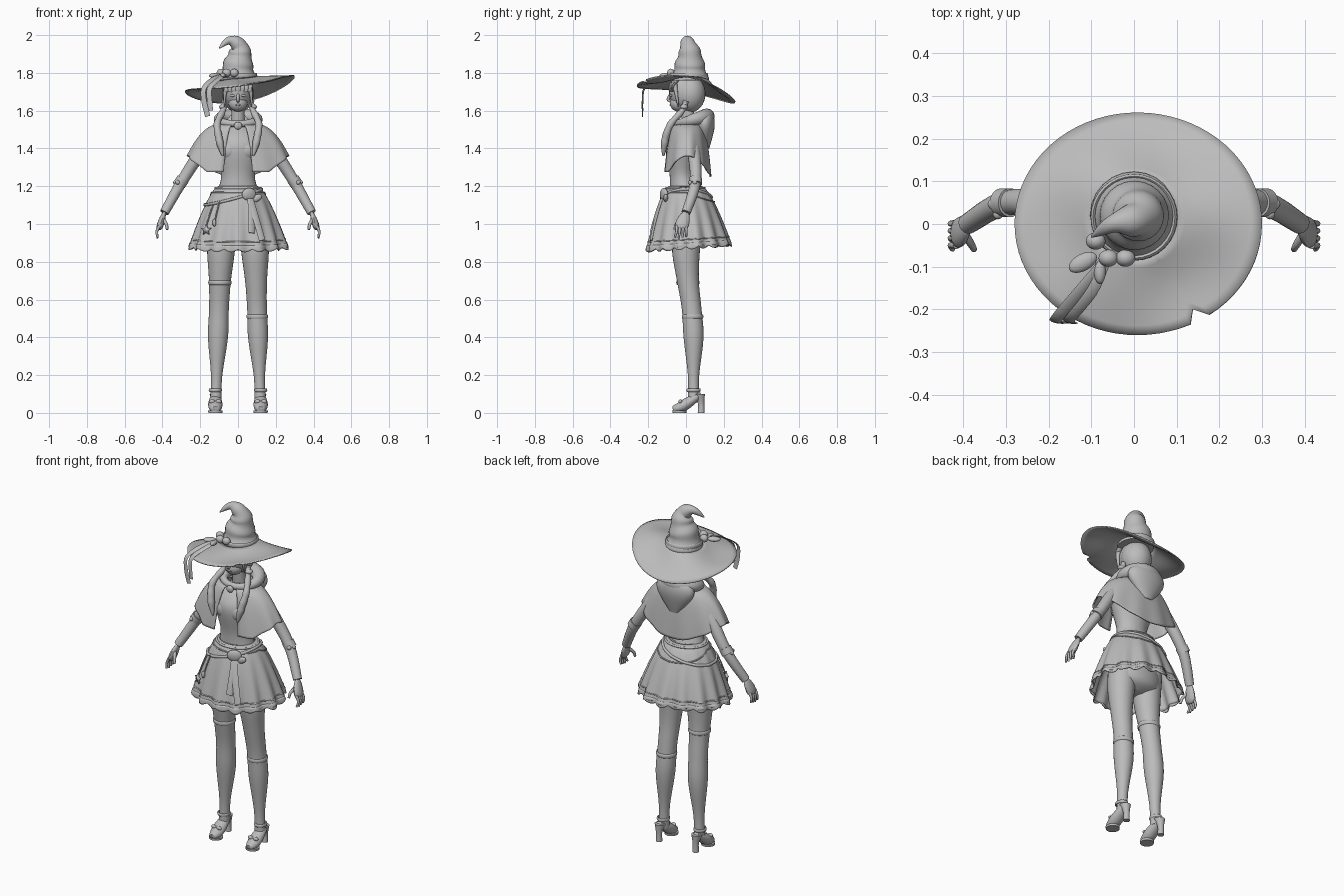
import bpy, bmesh, math
from math import sin, cos, pi, tau
from mathutils import Vector, Matrix

if "Cube" in bpy.data.objects:
    bpy.data.objects.remove(bpy.data.objects["Cube"], do_unlink=True)
plain_grey = bpy.data.materials.new("plain_grey")
plain_grey.use_nodes = True
plain_grey.diffuse_color = (.5, .5, .5, 1)
plain_grey.node_tree.nodes["Principled BSDF"].inputs["Base Color"].default_value = plain_grey.diffuse_color
FRONT, UP = Vector((0, 1, 0)), Vector((0, 0, 1))

# Taper rules along a sweep
even = lambda u: 1
pointed = lambda u: 1 - .8 * u
slender = lambda u: 1 - .4 * u
leaf = lambda u: sin(pi * (.15 + .7 * u))
plaited = lambda u: (.8 + .4 * u + .12 * cos(u * tau * 6) * (1 - u)) * min(1, 4 * (1.05 - u))

def finish(name, bm, thickness=0):
    bmesh.ops.recalc_face_normals(bm, faces=bm.faces)
    mesh = bpy.data.meshes.new(name)
    bm.to_mesh(mesh)
    bm.free()
    mesh.materials.append(plain_grey)
    mesh.shade_smooth()
    mesh.set_sharp_from_angle(angle=math.radians(55))
    part = bpy.data.objects.new(name, mesh)
    bpy.context.collection.objects.link(part)
    if thickness:
        modifier = part.modifiers.new("thickness", 'SOLIDIFY')
        modifier.thickness, modifier.offset = thickness, 0

def smooth_path(rows, steps=4):
    rows = [Vector(row) for row in rows]
    padded, out = [rows[0]] + rows + [rows[-1]], []
    for before, start, end, after in zip(padded, padded[1:], padded[2:], padded[3:]):
        leave, arrive = (end - before) / 2, (after - start) / 2
        for t in (step / steps for step in range(steps)):
            out.append(start.lerp(end, t * t * (3 - 2 * t)) + leave * t * (1 - t) ** 2 - arrive * t * t * (1 - t))
    return out + [rows[-1]]

def grid(name, rows, wrap=True, capped=False, looped=False, thickness=0):
    bm = bmesh.new()
    verts = [[bm.verts.new(point) for point in row] for row in rows]
    count = len(rows[0])
    for low, high in list(zip(verts, verts[1:])) + ([(verts[-1], verts[0])] if looped else []):
        for i in range(count if wrap else count - 1):
            j = (i + 1) % count
            bm.faces.new((low[i], low[j], high[j], high[i]))
    if capped:
        bm.faces.new(verts[0])
        bm.faces.new(verts[-1])
    finish(name, bm, thickness)

def circle(count):
    return [tau * i / count for i in range(count)]

def body(name, spec, depth=1.0, centre=lambda z: 0):
    # Level ellipses given as height, y offset and half width
    grid(name, [[(centre(z) + r * sin(a), y - r * depth * cos(a), z) for a in circle(28)]
                for z, y, r in smooth_path(spec)], capped=True)

def tube(name, path, width, height=None, taper=even, up=FRONT, sides=12, steps=4, looped=False):
    # Ellipse swept along a path, scaled by a taper rule
    points = smooth_path(path, steps)
    points = points[:-1] if looped else points
    count, rows = len(points), []
    for i, point in enumerate(points):
        ahead = points[(i + 1) % count] if looped else points[min(i + 1, count - 1)]
        behind = points[i - 1] if looped else points[max(i - 1, 0)]
        along = (ahead - behind).normalized()
        across = up.cross(along).normalized()
        over, size = along.cross(across), taper(i / (count - 1))
        rows.append([point + (across * width * cos(a) + over * (height or width) * sin(a)) * size
                     for a in circle(sides)])
    grid(name, rows, capped=not looped, looped=looped)

def ring(name, centre, across, deep, width, height, taper=even, tilt=0.0):
    path = [Vector(centre) + Vector((across * sin(a), -deep * cos(a), tilt * cos(a))) for a in circle(32) + [tau]]
    tube(name, path, width, height, taper, UP, steps=1, looped=True)

def ball(name, centre, size, turn=0.0, axis='Z'):
    bm = bmesh.new()
    place = Matrix.Translation(centre) @ Matrix.Rotation(turn, 4, axis) @ Matrix.Diagonal((*size, 1))
    bmesh.ops.create_uvsphere(bm, u_segments=24, v_segments=16, radius=1, matrix=place)
    finish(name, bm)

# Torso, hips, neck and head
body("torso", [(1.2, -.01, .1), (1.27, -.02, .09), (1.4, -.01, .13), (1.47, .02, .13), (1.53, .02, .04)], .75)
body("hips", [(1.2, 0, .1), (1, 0, .16), (.9, .01, .14), (.86, .01, .05)], .65)
body("neck", [(1.5, .02, .04), (1.65, 0, .03)])
ball("skull", (0, 0, 1.7), (.075, .09, .1))
ball("jaw", (0, -.04, 1.64), (.05, .045, .045))
tube("nose", [(0, -.08, 1.69), (0, -.095, 1.66), (0, -.08, 1.65)], .008, up=Vector((1, 0, 0)))
ball("lips", (0, -.08, 1.63), (.015, .008, .006))
ball("back_hair", (0, .02, 1.69), (.083, .083, .1))
for x in (i * .02 for i in range(-3, 4)):
    y = 5 * x * x - .085
    tube("fringe_strand", [(x, y + .03, 1.77), (x, y, 1.73), (x, y, 1.7)], .02, .008, slender)

# Pleated skirt with trim and frill
def skirt_point(angle, drop, grow=0.0):
    flare = drop ** .65
    front, back = .09 + .11 * flare, .08 + .15 * flare
    pleat = 1 + grow + .045 * drop * cos(14 * angle) + .02 * drop * sin(5 * angle)
    half, middle = (front + back) / 2, (back - front) / 2
    return Vector(((.1 + .155 * flare) * pleat * sin(angle), middle - half * pleat * cos(angle),
                   1.2 - (.32 + .015 * cos(angle)) * drop))

def skirt_band(name, start, end, steps, grow=0.0, scallop=0.0):
    rows = []
    for share in (step / steps for step in range(steps + 1)):
        drop = start + (end - start) * share
        rows.append([skirt_point(a, drop, grow) - UP * scallop * share * abs(sin(a * 21 / 2)) for a in circle(168)])
    grid(name, rows, thickness=.005)

skirt_band("skirt", 0, 1, 24)
skirt_band("hem_trim", .87, .89, 2, grow=.01)
skirt_band("hem_frill", .94, 1, 3, grow=.01, scallop=.015)

# Belts, brooch and hanging ornaments
def girdle(name, radius, drop_rule):
    path = [skirt_point(a, drop_rule(a), .03) for a in circle(48) + [tau]]
    tube(name, path, radius, up=UP, sides=8, steps=1, looped=True)

def hanging(name, angle, start, end, width, drift=0.0):
    path = [skirt_point(angle + drift * i / 6, start + (end - start) * i / 6, .07) for i in range(7)]
    tube(name, path, width, .004, up=Vector((sin(angle), -cos(angle), 0)), sides=8)

girdle("waistband", .006, lambda a: .03)
girdle("slanted_belt", .008, lambda a: .18 - .13 * sin(a))
girdle("back_cord", .004, lambda a: .1 + .17 * max(0, -cos(a)))
brooch = skirt_point(.4, .13, .06)
ball("belt_brooch", brooch, (.04, .016, .034), .4)
for side in (1, -1):
    ball("belt_bow_loop", brooch + Vector((side * .04, .01, -.02)), (.03, .012, .018), -side * .5, 'Y')
    hanging("belt_bow_tail", .4, .2, .8 + side * .06, .018, side * .1)
hanging("star_cord", -.8, .3, .65, .004)
hanging("tassel_cord", -.6, .24, .55, .004)
ball("tassel", skirt_point(-.6, .58, .08), (.01, .01, .02))
bm = bmesh.new()
star_place = Matrix.Translation(skirt_point(-.77, .7, .08)) @ Matrix.Rotation(-.5, 4, 'Z')
bm.faces.new([bm.verts.new(star_place @ Vector((radius * sin(a), 0, radius * cos(a))))
              for a, radius in zip(circle(10), [.03, .014] * 5)])
finish("star_charm", bm, .008)

# Short cape, open at the front, with a hood
columns, opening, rows = 64, .3, []
for drop in (step / 20 for step in range(21)):
    spread, row = drop ** .42, []
    front, back = .05 + .07 * spread, .075 + .057 * spread
    for i in range(columns + 1):
        a = opening + (tau - 2 * opening) * i / columns
        facing, fold = cos(a), 1 + .025 * drop * cos(11 * a)
        dip = .085 * min(1, 1.6 * facing ** 2) if facing > 0 else .11 * facing ** 2
        row.append(((.075 + .19 * spread) * fold * sin(a), (back - front) / 2 - (back + front) / 2 * fold * facing,
                    1.53 - (.17 + dip) * drop))
    rows.append(row)
grid("cape", rows, wrap=False, thickness=.007)
ring("hood_collar", (0, .03, 1.55), .1, .08, .03, .03, lambda u: 1 - .4 * cos(tau * u), tilt=-.02)
body("hood_pouch", [(1.4, .11, .03), (1.5, .1, .11), (1.56, .1, .11), (1.6, .11, .05)], .45)
ball("cape_clasp", (0, -.075, 1.52), (.022, .012, .02))

# Parts on both sides
FOOT = .12
for side, label in ((1, "left_"), (-1, "right_")):
    def limb(name, path, *sizes, **options):
        tube(label + name, [(side * x, y, z) for x, y, z in path], *sizes, **options)

    def knob(name, x, y, z, size, turn=0.0):
        ball(label + name, (side * x, y, z), size, side * turn)

    leg_centre = lambda z: side * (FOOT - .035 * z)
    foot_centre = lambda z: side * FOOT

    # Bust, eyes, side locks and braids
    knob("bust", .045, -.05, 1.39, (.06, .055, .06))
    knob("eye", .03, -.08, 1.68, (.014, .006, .007), .35)
    limb("side_lock", [(.06, -.06, 1.74), (.07, -.05, 1.68), (.07, -.04, 1.62)], .014, taper=pointed)
    limb("braid", [(.07, 0, 1.65), (.08, -.02, 1.6), (.11, -.08, 1.53), (.1, -.11, 1.45), (.08, -.12, 1.36)],
         .018, taper=plaited, steps=12)
    knob("braid_bead", .08, -.01, 1.62, (.02, .02, .014))

    # Arm, glove cuff and hand
    limb("arm", [(.12, .02, 1.47), (.19, .04, 1.39), (.3, .05, 1.22), (.39, 0, 1.06)], .04, taper=slender, sides=18)
    limb("glove_cuff", [(.29, .05, 1.24), (.31, .05, 1.21)], .034, sides=18)
    for end in (-1, 1):
        knob("cuff_bow", .325 + end * .006, .035 + end * .012, 1.22, (.012, .012, .012))
    limb("palm", [(.39, 0, 1.06), (.41, -.02, 1), (.42, -.025, .97)], .018, .036, taper=leaf)
    for i in range(4):
        y = .017 * i - .05
        limb("finger", [(.416, y, .99), (.43, y, .96), (.425, y * 1.2, .925 + .004 * abs(i - 1))],
             .009, taper=slender, sides=8)
    limb("thumb", [(.4, -.02, 1.03), (.38, -.05, 1), (.375, -.06, .97)], .011, taper=slender, sides=8)

    # Leg and stocking cuff, one high and one low
    body(label + "leg", [(1, .01, .08), (.85, 0, .073), (.7, .01, .058), (.55, .03, .052), (.4, .04, .053),
                         (.2, .04, .03), (.07, .04, .03)], centre=leg_centre)
    cuff, y, radius = (.51, .035, .052) if side > 0 else (.69, .01, .057)
    ring(label + "stocking_cuff", (leg_centre(cuff), y, cuff), radius, radius, .005, .012)

    # Heeled shoe with strap and bow
    limb("shoe", [(FOOT, -.07, .02), (FOOT, -.03, .03), (FOOT, .02, .06), (FOOT, .08, .1)], .038, .03,
         taper=leaf, up=UP, sides=18)
    body(label + "sole", [(0, -.035, .037), (.012, -.035, .038)], centre=foot_centre)
    body(label + "heel", [(0, .08, .018), (.05, .08, .017), (.1, .07, .03)], centre=foot_centre)
    ring(label + "ankle_strap", (side * FOOT, .04, .12), .03, .033, .005, .009)
    for end in (-1, 1):
        knob("shoe_bow", FOOT + end * .017, -.03, .06, (.016, .01, .011))

# Hat brim with a notch
notch, rings_across, rows = 60, 8, []
for k in range(rings_across + 1):
    row = []
    for i, a in enumerate(circle(72)):
        reach, east, north = k / rings_across * (.84 if i == notch else 1), cos(a), sin(a)
        inner = Vector((.095 * east, .015 + .095 * north, 1.77 + .01 * east))
        outer = Vector((.01 + .29 * east, .26 * north, 1.714 + .04 * east - .043 * north + .026 * cos(2 * a)))
        row.append(inner.lerp(outer, reach) + UP * sin(pi * reach) * (.012 * sin(3 * a + 1) - .008))
    rows.append(row)
grid("hat_brim", rows, thickness=.006)

# Crumpled crown with a bent tip
tube("hat_crown", [(0, .02, 1.76), (0, .02, 1.83), (.01, .02, 1.9), (0, .01, 1.95), (-.05, 0, 1.97),
                   (-.1, -.03, 1.93)], .1, taper=lambda u: (1.02 - u) * (1 + .05 * sin(u * 30)), sides=24, steps=10)
ring("hat_band", (0, .016, 1.785), .096, .096, .006, .014)

# Hat bow, puffs and ribbon tails
for x, y in ((-.09, -.04), (-.06, -.08), (-.02, -.08)):
    ball("hat_puff", (x, y, 1.8), (.023, .02, .022))
ball("hat_bow_loop", (-.12, -.09, 1.785), (.036, .02, .014), .5)
ball("hat_bow_loop", (-.08, -.11, 1.785), (.014, .03, .014))
for shift in (0, .03):
    tube("hat_ribbon", [(-.07, -.09, 1.79), (shift - .13, -.16, 1.77), (shift - .18, -.22, 1.72),
                        (shift - .18, -.23, 1.65), (shift / 2 - .16, -.23, 1.57 + shift)],
         .014, .003, up=Vector((-.3, -1, .8)), sides=8)
